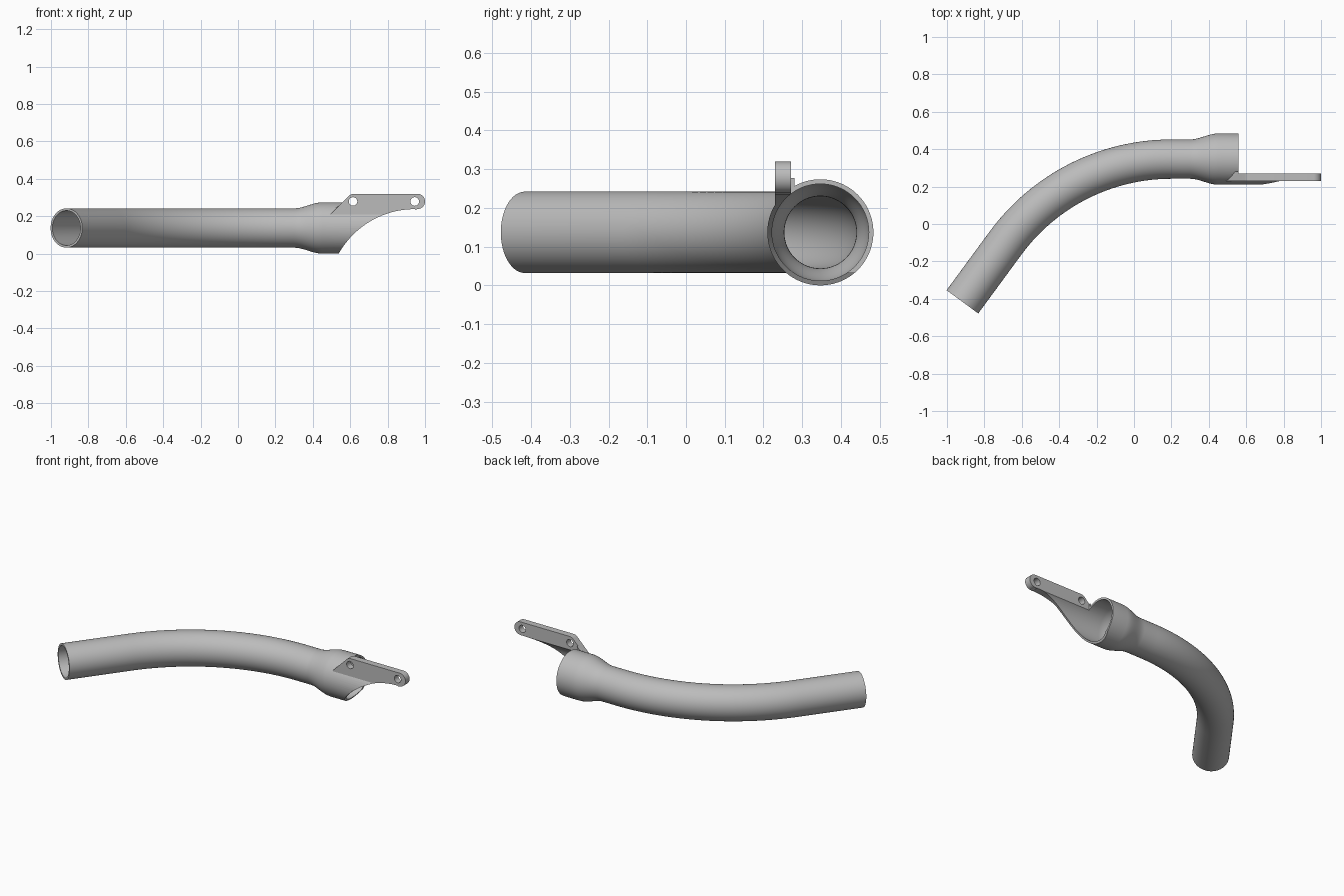
import bpy, bmesh, math
from mathutils import Vector

if "Cube" in bpy.data.objects:
    bpy.data.objects.remove(bpy.data.objects["Cube"], do_unlink=True)

AXIS_Y, AXIS_Z = 0.347, 0.137      # socket axis, parallel to x
R_TUBE, R_SOCKET, WALL = 0.105, 0.137, 0.012
BEND_X, BEND_R, BEND = 0.20, 1.10, math.radians(53.7)
STRAIGHT = 0.39                    # straight length below the bend


def make_object(name, bm):
    bmesh.ops.recalc_face_normals(bm, faces=bm.faces)
    mesh = bpy.data.meshes.new(name)
    bm.to_mesh(mesh)
    bm.free()
    obj = bpy.data.objects.new(name, mesh)
    bpy.context.collection.objects.link(obj)
    return obj


def loft(name, rings):
    """Closed solid through a list of rings of points."""
    bm = bmesh.new()
    loops = [[bm.verts.new(p) for p in ring] for ring in rings]
    n = len(loops[0])
    for a, b in zip(loops, loops[1:]):
        for i in range(n):
            j = (i + 1) % n
            bm.faces.new((a[i], a[j], b[j], b[i]))
    bm.faces.new(loops[0][::-1])
    bm.faces.new(loops[-1])
    return make_object(name, bm)


def bent_solid(name, inset, start_extra, end_x, sides=72):
    """Solid following the bend, then flaring into the socket."""
    stations = []
    start = Vector((BEND_X - BEND_R * math.sin(BEND),
                    AXIS_Y - BEND_R * (1 - math.cos(BEND)), AXIS_Z))
    along = Vector((math.cos(BEND), math.sin(BEND), 0))
    stations.append((start - along * (STRAIGHT + start_extra), BEND, R_TUBE))
    steps = 32
    for i in range(steps + 1):
        a = BEND * (1 - i / steps)
        p = Vector((BEND_X - BEND_R * math.sin(a),
                    AXIS_Y - BEND_R * (1 - math.cos(a)), AXIS_Z))
        stations.append((p, a, R_TUBE))
    for i in range(11):
        t = i / 10
        r = R_TUBE + (R_SOCKET - R_TUBE) * t * t * (3 - 2 * t)
        stations.append((Vector((0.30 + 0.15 * t, AXIS_Y, AXIS_Z)), 0, r))
    stations.append((Vector((end_x, AXIS_Y, AXIS_Z)), 0, R_SOCKET))
    rings = []
    for p, a, r in stations:
        side = Vector((-math.sin(a), math.cos(a), 0))
        up = Vector((0, 0, 1))
        angles = [math.tau * k / sides for k in range(sides)]
        rings.append([p + (r - inset) * (side * math.cos(k) + up * math.sin(k))
                      for k in angles])
    return loft(name, rings)


def prism_y(name, outline, y0, y1):
    return loft(name, [[(x, y, z) for x, z in outline] for y in (y0, y1)])


def arc(cx, cz, r, a0, a1, n):
    return [(cx + r * math.cos(math.radians(a0 + (a1 - a0) * i / n)),
             cz + r * math.sin(math.radians(a0 + (a1 - a0) * i / n)))
            for i in range(n + 1)]


def boolean(target, tool, operation):
    mod = target.modifiers.new("cut", 'BOOLEAN')
    mod.operation, mod.object, mod.solver = operation, tool, 'EXACT'
    bpy.context.view_layer.objects.active = target
    bpy.ops.object.modifier_apply(modifier=mod.name)
    bpy.data.objects.remove(tool, do_unlink=True)


# Pipe and socket, with the socket running on under the bracket
pipe = bent_solid("flared_pipe_with_bracket", 0, 0, 0.93)

# Bracket plate with rounded ends and a sloping rear edge
outline = arc(0.959, 0.279, 0.041, -90, 90, 16) + arc(0.62, 0.279, 0.041, 90, 135, 6)
outline += [(0.46, 0.177), (0.80, 0.177)]
boolean(pipe, prism_y("bracket_plate", outline, 0.23, 0.28), 'UNION')

# Small fillet between plate and socket, sinking toward the rear
fillet = [(0.255, 0.20), (0.262, 0.285), (0.270, 0.284), (0.274, 0.276),
          (0.282, 0.268), (0.295, 0.264), (0.31, 0.258), (0.31, 0.20)]
boolean(pipe, loft("fillet", [[(x, y, z - drop) for y, z in fillet]
                              for x, drop in ((0.51, 0.05), (0.58, 0))]), 'UNION')

# Square socket mouth and flat back of the bracket
mouth = [(0.56, -0.1), (1.2, -0.1), (1.2, 0.5), (0.56, 0.5)]
boolean(pipe, prism_y("mouth_cutter", mouth, 0.271, 0.7), 'DIFFERENCE')

# Hollow bore
boolean(pipe, bent_solid("bore_cutter", WALL, 0.05, 1.1), 'DIFFERENCE')

# Sweeping arc below the bracket
sweep = arc(0.945, -0.228, 0.466, 90, 152, 32) + [(0.53, -0.1), (1.1, -0.1), (1.1, 0.1)]
boolean(pipe, prism_y("arc_cutter", sweep, 0.1, 0.6), 'DIFFERENCE')

# Bolt holes
for x in (0.615, 0.945):
    hole = arc(x, 0.279, 0.023, 0, 345, 23)
    boolean(pipe, prism_y("hole_cutter", hole, 0.15, 0.35), 'DIFFERENCE')

# Plain grey finish
grey = bpy.data.materials.new("plain_grey")
grey.use_nodes = True
colour = (0.5, 0.5, 0.5, 1)
grey.diffuse_color = colour
grey.node_tree.nodes["Principled BSDF"].inputs["Base Color"].default_value = colour
pipe.data.materials.clear()
pipe.data.materials.append(grey)

bpy.ops.object.select_all(action='DESELECT')
pipe.select_set(True)
bpy.context.view_layer.objects.active = pipe
bpy.ops.object.shade_smooth_by_angle(angle=math.radians(30))
